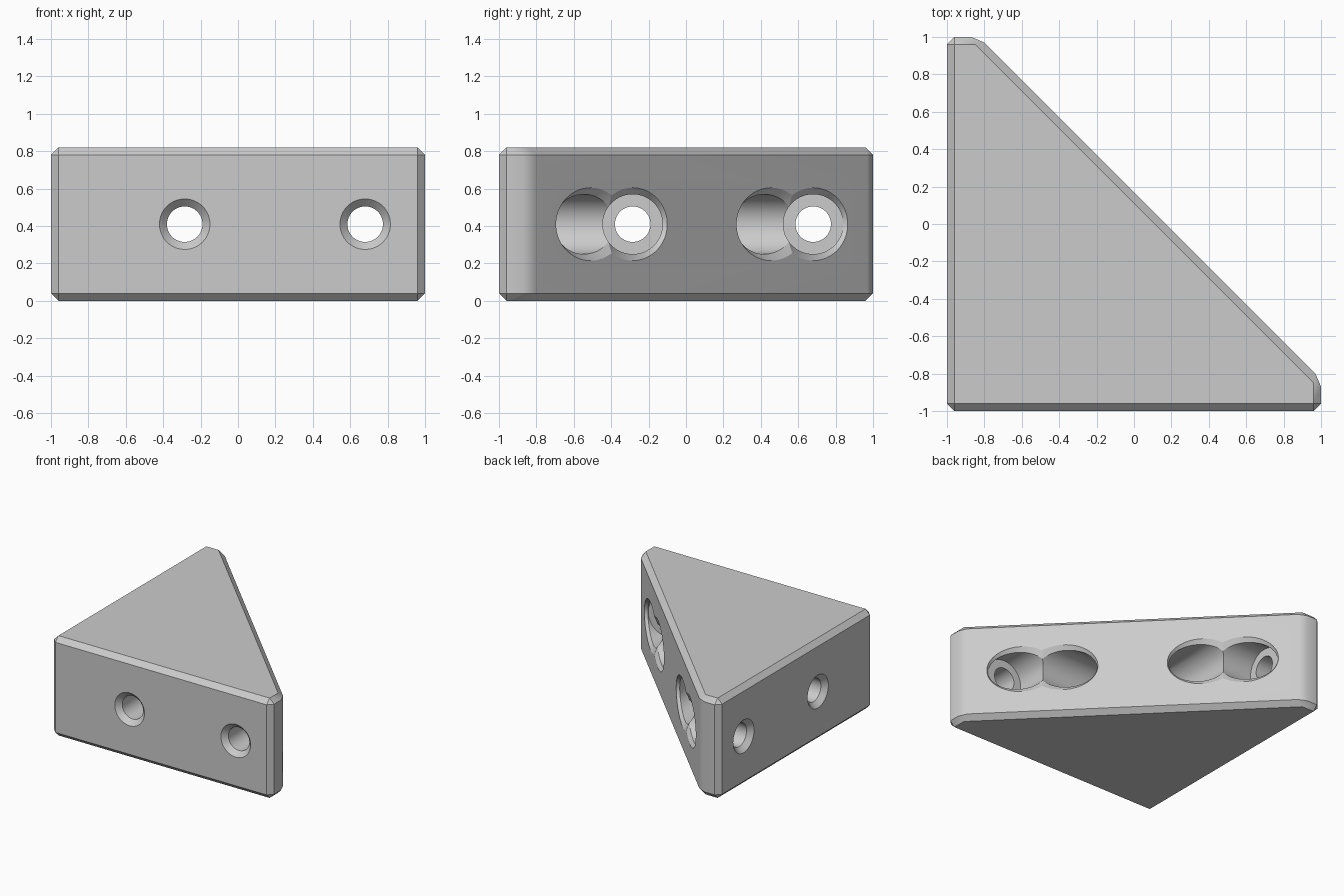
import bpy
import bmesh
import math
from mathutils import Vector

cube = bpy.data.objects.get("Cube")
if cube:
    bpy.data.objects.remove(cube, do_unlink=True)

HEIGHT, CHAMFER = 0.82, 0.04
HYP = 0.17            # slanted face lies on x + y = HYP
MID = HEIGHT / 2
SEGMENTS = 64

grey = bpy.data.materials.new("light grey")
grey.use_nodes = True
colour = (0.6, 0.6, 0.6, 1)
grey.diffuse_color = colour
grey.node_tree.nodes["Principled BSDF"].inputs["Base Color"].default_value = colour


def make_object(name, bm):
    bmesh.ops.recalc_face_normals(bm, faces=bm.faces)
    mesh = bpy.data.meshes.new(name)
    bm.to_mesh(mesh)
    bm.free()
    mesh.materials.append(grey)
    obj = bpy.data.objects.new(name, mesh)
    bpy.context.collection.objects.link(obj)
    return obj


# Chamfered triangular block: hull of inset caps and full-size side outline
def make_block():
    inset = [(-0.96, -0.96), (0.96, -0.96), (0.96, -0.85)]
    outline = [(-0.96, -1), (0.96, -1), (1, -0.96), (1, -0.87), (0.97, -0.8)]
    bm = bmesh.new()
    for points, edge in ((inset, 0), (outline, CHAMFER)):
        both = set(points) | {(y, x) for x, y in points}
        for x, y in both:
            for z in (edge, HEIGHT - edge):
                bm.verts.new((x, y, z))
    bmesh.ops.convex_hull(bm, input=bm.verts)
    bmesh.ops.dissolve_limit(bm, angle_limit=0.01, verts=bm.verts, edges=bm.edges)
    return make_object("corner_block", bm)


# Stepped bolt hole: countersink, shank, counterbore and flared slanted mouth
def make_hole(name, across, swap):
    shank, bore, rim, floor = 0.095, 0.16, 0.035, -0.71
    wide = bore + rim / math.sqrt(2)

    def flat(radius, along):
        return lambda c, s: (across + radius * c, along, MID + radius * s)

    def slanted(ru, rz, depth, push=0):
        def point(c, s):
            u = across + ru * c
            return (u + push, HYP - u - depth + push, MID + rz * s)
        return point

    rings = [flat(0.145, -1.01), flat(shank, -0.96), flat(shank, floor),
             flat(bore, floor), slanted(bore, bore, rim),
             slanted(wide, bore + rim, 0), slanted(wide, bore + rim, 0, 0.1)]
    bm = bmesh.new()
    loops = []
    for ring in rings:
        loop = []
        for i in range(SEGMENTS):
            a = math.tau * i / SEGMENTS
            p = Vector(ring(math.cos(a), math.sin(a)))
            loop.append(bm.verts.new((p.y, p.x, p.z) if swap else p))
        loops.append(loop)
    for low, high in zip(loops, loops[1:]):
        for i in range(SEGMENTS):
            j = (i + 1) % SEGMENTS
            bm.faces.new((low[i], low[j], high[j], high[i]))
    bm.faces.new(loops[0])
    bm.faces.new(loops[-1])
    obj = make_object(name, bm)
    obj.hide_render = True
    return obj


block = make_block()
bpy.context.view_layer.objects.active = block
block.select_set(True)

# Two holes through each square side, meeting in pairs on the slanted face
for swap in (False, True):
    for across in (-0.285, 0.68):
        cutter = make_hole("bolt_hole_cutter", across, swap)
        mod = block.modifiers.new("bolt_hole", 'BOOLEAN')
        mod.operation, mod.solver, mod.object = 'DIFFERENCE', 'EXACT', cutter
        bpy.ops.object.modifier_apply(modifier=mod.name)
        bpy.data.objects.remove(cutter, do_unlink=True)

# Smooth bores and rounded corners, crisp chamfers and flat sides
bpy.ops.object.shade_smooth_by_angle(angle=math.radians(25))
weighted = block.modifiers.new("even_shading", 'WEIGHTED_NORMAL')
weighted.keep_sharp = True
